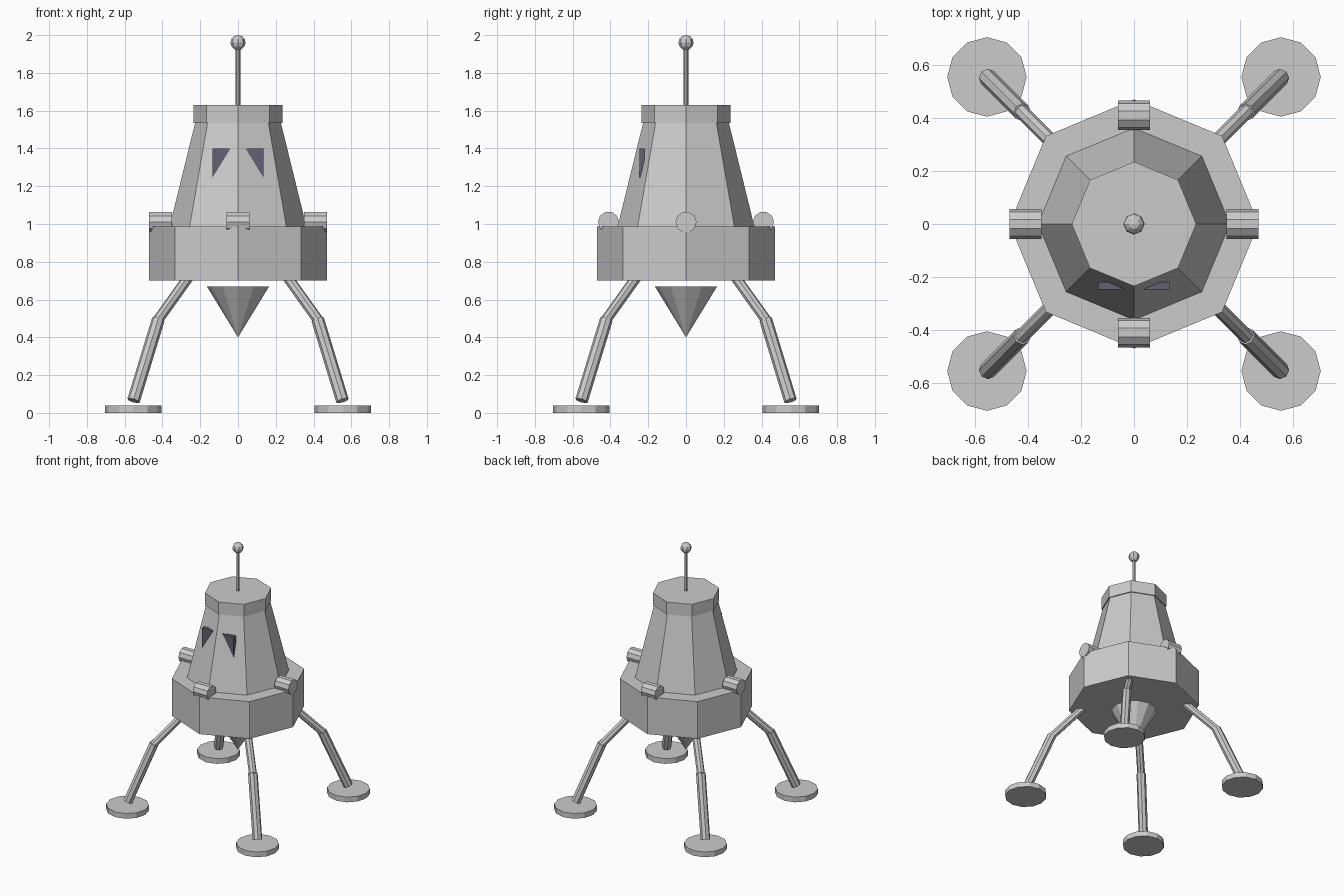
import bpy, bmesh, math
from mathutils import Vector, Matrix

if "Cube" in bpy.data.objects:
    bpy.data.objects.remove(bpy.data.objects["Cube"])


def finish(name, bm, color=None):
    mesh = bpy.data.meshes.new(name)
    bmesh.ops.recalc_face_normals(bm, faces=bm.faces)
    bm.to_mesh(mesh)
    bm.free()
    obj = bpy.data.objects.new(name, mesh)
    bpy.context.collection.objects.link(obj)
    if color:
        mat = bpy.data.materials.new(name + "_colour")
        mat.diffuse_color = color
        mat.use_nodes = True
        mat.node_tree.nodes["Principled BSDF"].inputs["Base Color"].default_value = mat.diffuse_color
        mesh.materials.append(mat)
    return obj


def tube(name, a, b, r1, r2, sides):
    """Faceted cone or cylinder from point a (radius r1) to point b (radius r2)."""
    a, b = Vector(a), Vector(b)
    d = b - a
    if abs(d.x) + abs(d.y) < 1e-6:
        rot = Matrix.Identity(4)
    else:
        rot = Vector((0, 0, 1)).rotation_difference(d).to_matrix().to_4x4()
    bm = bmesh.new()
    bmesh.ops.create_cone(bm, cap_ends=True, segments=sides, radius1=r1, radius2=r2,
                          depth=d.length, matrix=Matrix.Translation((a + b) / 2) @ rot)
    bmesh.ops.remove_doubles(bm, verts=bm.verts, dist=1e-5)
    return finish(name, bm)


# Hull: octagonal base, tapered cabin, collar
tube("lower_stage", (0, 0, 0.70), (0, 0, 0.987), 0.47, 0.47, 8)
tube("cabin", (0, 0, 0.987), (0, 0, 1.54), 0.362, 0.226, 8)
tube("cabin_collar", (0, 0, 1.535), (0, 0, 1.63), 0.235, 0.235, 8)

# Engine nozzle, point down
tube("engine_nozzle", (0, 0, 0.40), (0, 0, 0.67), 0.0, 0.165, 12)

# Antenna
tube("antenna_mast", (0, 0, 1.62), (0, 0, 1.95), 0.012, 0.012, 8)
bm = bmesh.new()
bmesh.ops.create_uvsphere(bm, u_segments=8, v_segments=6, radius=0.04,
                          matrix=Matrix.Translation((0, 0, 1.96)))
finish("antenna_ball", bm)

# Thrusters, all lying along x
for i, (x, y) in enumerate([(0.41, 0), (-0.41, 0), (0, 0.41), (0, -0.41)]):
    tube(f"thruster_{i + 1}", (x - 0.06, y, 1.01), (x + 0.06, y, 1.01), 0.056, 0.056, 10)

# Legs: thin upper strut, thicker lower strut, round pad
for sx in (-1, 1):
    for sy in (-1, 1):
        tag = ("front" if sy < 0 else "back") + ("_left" if sx < 0 else "_right")

        def p(r, z):
            return (sx * r, sy * r, z)

        tube(f"{tag}_upper_strut", p(0.25, 0.735), p(0.425, 0.49), 0.028, 0.028, 8)
        tube(f"{tag}_lower_strut", p(0.422, 0.495), p(0.553, 0.065), 0.034, 0.034, 8)
        tube(f"{tag}_foot_pad", p(0.555, 0.0), p(0.555, 0.04), 0.15, 0.15, 12)

# Triangular windows
for side, s in (("left", -1), ("right", 1)):
    bm = bmesh.new()
    outline = [(0.135, 1.40), (0.04, 1.40), (0.135, 1.245)]
    face = bm.faces.new([bm.verts.new((s * x, -0.247, z)) for x, z in outline])
    ext = bmesh.ops.extrude_face_region(bm, geom=[face], use_keep_orig=True)
    moved = [g for g in ext["geom"] if isinstance(g, bmesh.types.BMVert)]
    bmesh.ops.translate(bm, verts=moved, vec=(0, 0.028, 0))
    finish(f"{side}_window", bm, (0.12, 0.12, 0.17, 1))
